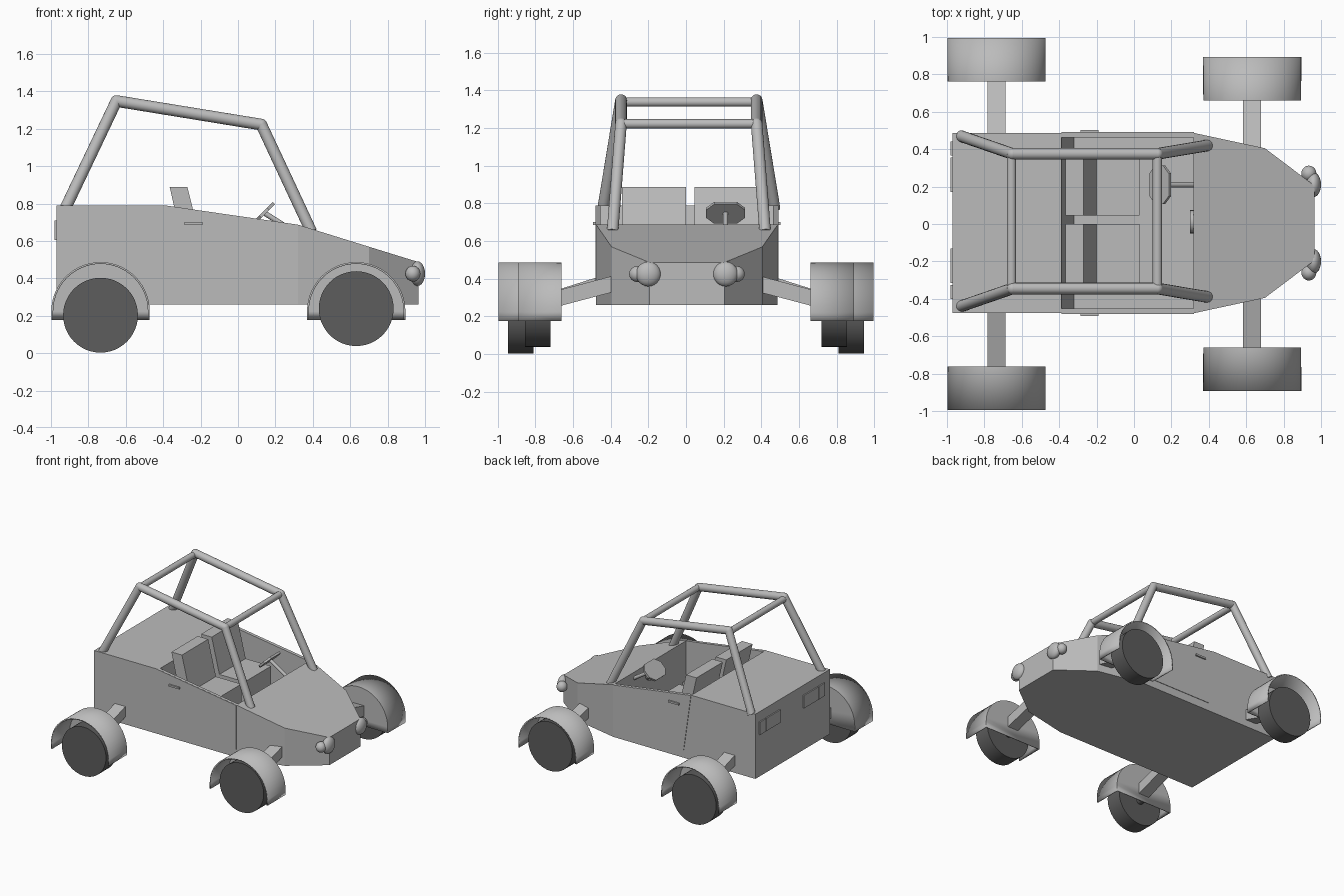
import bpy, bmesh, math
from mathutils import Vector

if "Cube" in bpy.data.objects:
    bpy.data.objects.remove(bpy.data.objects["Cube"])


def material(name, v):
    m = bpy.data.materials.new(name)
    m.diffuse_color = (v, v, v, 1)
    m.use_nodes = True
    m.node_tree.nodes["Principled BSDF"].inputs["Base Color"].default_value = m.diffuse_color
    return m


GRAY = material("body gray", 0.5)
DARK = material("tyre dark gray", 0.11)


def finish(name, bm, mat=GRAY, smooth=False):
    bmesh.ops.recalc_face_normals(bm, faces=bm.faces[:])
    me = bpy.data.meshes.new(name)
    bm.to_mesh(me)
    bm.free()
    ob = bpy.data.objects.new(name, me)
    bpy.context.collection.objects.link(ob)
    me.materials.append(mat)
    if smooth:
        bpy.ops.object.select_all(action='DESELECT')
        ob.select_set(True)
        bpy.context.view_layer.objects.active = ob
        bpy.ops.object.shade_smooth_by_angle(angle=math.radians(35))
    return ob


def prism(name, pts, y0, y1, mat=GRAY):
    """Extrude an (x, z) outline from y0 to y1."""
    bm = bmesh.new()
    a = [bm.verts.new((x, y0, z)) for x, z in pts]
    b = [bm.verts.new((x, y1, z)) for x, z in pts]
    bm.faces.new(a)
    bm.faces.new(b[::-1])
    for i in range(len(pts)):
        j = (i + 1) % len(pts)
        bm.faces.new((a[i], a[j], b[j], b[i]))
    return finish(name, bm, mat)


def box(name, x0, x1, y0, y1, z0, z1, mat=GRAY):
    return prism(name, [(x0, z0), (x1, z0), (x1, z1), (x0, z1)], y0, y1, mat)


def add_tube(bm, p, q, r, seg=16):
    p, q = Vector(p), Vector(q)
    d = q - p
    mtx = d.to_track_quat('Z', 'Y').to_matrix().to_4x4()
    mtx.translation = (p + q) / 2
    bmesh.ops.create_cone(bm, cap_ends=True, segments=seg, radius1=r, radius2=r,
                          depth=d.length, matrix=mtx)


def tube(name, p, q, r, mat=GRAY, seg=16):
    bm = bmesh.new()
    add_tube(bm, p, q, r, seg)
    return finish(name, bm, mat, True)


# Body tub: cross-sections along x as (x, half width, top height)
bm = bmesh.new()
YC = 0.005
rings = []
for x, w, t in [(-.97, .482, .79), (-.39, .482, .79), (.32, .482, .687),
                (.70, .40, .569), (.965, .20, .487)]:
    rings.append([bm.verts.new((x, YC + y, z)) for y, z in
                  ((-w, .26), (w, .26), (w, t), (-w, t))])
for a, b in zip(rings, rings[1:]):
    for i in range(4):
        j = (i + 1) % 4
        bm.faces.new((a[i], a[j], b[j], b[i]))
bm.faces.new(rings[0])
bm.faces.new(rings[-1])
body = finish("body", bm)

# Cockpit opening
cutter = prism("cockpit_cutter", [(-.388, .80), (-.388, .79), (-.322, .33), (.318, .33),
                                  (.318, .80)], YC - .458, YC + .458)
cutter.hide_render = True
cutter.hide_viewport = False
cut = body.modifiers.new("cockpit", 'BOOLEAN')
cut.operation = 'DIFFERENCE'
cut.solver = 'EXACT'
cut.object = cutter
bpy.context.view_layer.objects.active = body
bpy.ops.object.modifier_apply(modifier=cut.name)
bpy.data.objects.remove(cutter)

# Seats
for name, y0, y1 in (("right", -.34, 0.0), ("left", .045, .385)):
    prism(name + "_seat_back", [(-.365, .887), (-.27, .887), (-.20, .60), (-.20, .332),
                                (-.30, .332), (-.30, .60)], y0, y1)
    box(name + "_seat_base", -.20, .03, y0, y1, .332, .60)

# Steering wheel (flat octagon, tilted), its column and a dash gauge
bm = bmesh.new()
u = Vector((.052, 0, .052))
n = Vector((.006, 0, -.006))
c = Vector((.14, .21, .75))
loops = []
for s in (-1, 1):
    loops.append([bm.verts.new(c + n * s + u * p + Vector((0, q, 0))) for q, p in
                  ((.103, .4), (.06, 1), (-.06, 1), (-.103, .4),
                   (-.103, -.4), (-.06, -1), (.06, -1), (.103, -.4))])
bm.faces.new(loops[0])
bm.faces.new(loops[1])
for i in range(8):
    j = (i + 1) % 8
    bm.faces.new((loops[0][i], loops[0][j], loops[1][j], loops[1][i]))
finish("steering_wheel", bm)
tube("steering_column", (.14, .21, .75), (.33, .21, .63), .014)
tube("dash_gauge", (.30, .012, .61), (.325, .012, .61), .062, seg=24)

# Roll cage
CY = .015
for s, side in ((-1, "right"), (1, "left")):
    path = [(-.925, CY + s * .455, .77), (-.65, CY + s * .36, 1.348),
            (.125, CY + s * .36, 1.222), (.392, CY + s * .405, .65)]
    bm = bmesh.new()
    for p, q in zip(path, path[1:]):
        add_tube(bm, p, q, .031)
    for p in path[1:3]:
        ret = bmesh.ops.create_uvsphere(bm, u_segments=16, v_segments=10, radius=.031)
        bmesh.ops.translate(bm, verts=ret['verts'], vec=p)
    finish(side + "_cage_rail", bm, GRAY, True)
for x, z, name in ((-.655, 1.338, "rear"), (.125, 1.222, "front")):
    tube(name + "_cage_crossbar", (x, CY - .36, z), (x, CY + .36, z), .025)


def fender(name, cx, y_in, y_out, r=.258, cz=.224, bottom=.176):
    """Arched shell, open outside and below, with a plate on the inner side."""
    pts = [(cx + r, bottom)]
    pts += [(cx + r * math.cos(math.pi * i / 28), cz + r * math.sin(math.pi * i / 28))
            for i in range(29)]
    pts.append((cx - r, bottom))
    bm = bmesh.new()
    a = [bm.verts.new((x, y_in, z)) for x, z in pts]
    b = [bm.verts.new((x, y_out, z)) for x, z in pts]
    for i in range(len(pts) - 1):
        bm.faces.new((a[i], a[i + 1], b[i + 1], b[i]))
    bm.faces.new(a)
    ob = finish(name, bm, GRAY, True)
    m = ob.modifiers.new("thickness", 'SOLIDIFY')
    m.thickness = .01
    m.offset = 0


# Wheels, fenders and suspension arms
for s, side in ((-1, "right"), (1, "left")):
    for end, cx, cz, yw, yf, arm in (
            ("rear", -.735, .203, (.81, .945), (.765, .995), ((.44, .375), (.77, .27))),
            ("front", .632, .238, (.72, .855), (.665, .893), ((.34, .385), (.67, .298)))):
        name = f"{end}_{side}"
        tube(name + "_wheel", (cx, s * yw[0], cz), (cx, s * yw[1], cz), .2, DARK, 48)
        tube(name + "_axle", (cx, s * yf[0], cz), (cx, s * (yw[0] + .02), cz), .03, DARK)
        fender(name + "_fender", cx, s * yf[0], s * yf[1])
        bm = bmesh.new()
        ends = []
        for y, z in arm:
            ends.append([bm.verts.new((cx + dx, s * y, z + dz)) for dx, dz in
                         ((-.048, -.043), (.048, -.043), (.048, .043), (-.048, .043))])
        bm.faces.new(ends[0])
        bm.faces.new(ends[1])
        for i in range(4):
            j = (i + 1) % 4
            bm.faces.new((ends[0][i], ends[0][j], ends[1][j], ends[1][i]))
        finish(name + "_suspension_arm", bm)

    # Door panel and handle
    side_y = YC + s * .482
    prism(side + "_door", [(-.388, .789), (-.322, .325), (.32, .325), (.32, .686)],
          side_y - s * .004, side_y + s * .004)
    box(side + "_door_handle", -.285, -.19, side_y, side_y + s * .016, .685, .70)

    # Headlight dome and side indicator
    for name, x, y, r, depth in (("headlight", .96, .205, .066, .04),
                                 ("indicator", .935, .265, .042, .04)):
        bm = bmesh.new()
        bmesh.ops.create_uvsphere(bm, u_segments=24, v_segments=12, radius=1)
        bmesh.ops.scale(bm, verts=bm.verts[:], vec=(depth, r, r))
        bmesh.ops.translate(bm, verts=bm.verts[:], vec=(x, YC + s * y, .425))
        finish(f"{side}_{name}", bm, GRAY, True)

    # Tail light plates
    for k, (y0, y1) in enumerate(((.15, .335), (.345, .42))):
        box(f"{side}_tail_light_{k + 1}", -.98, -.968, .02 + s * y0, .02 + s * y1, .605, .71)
